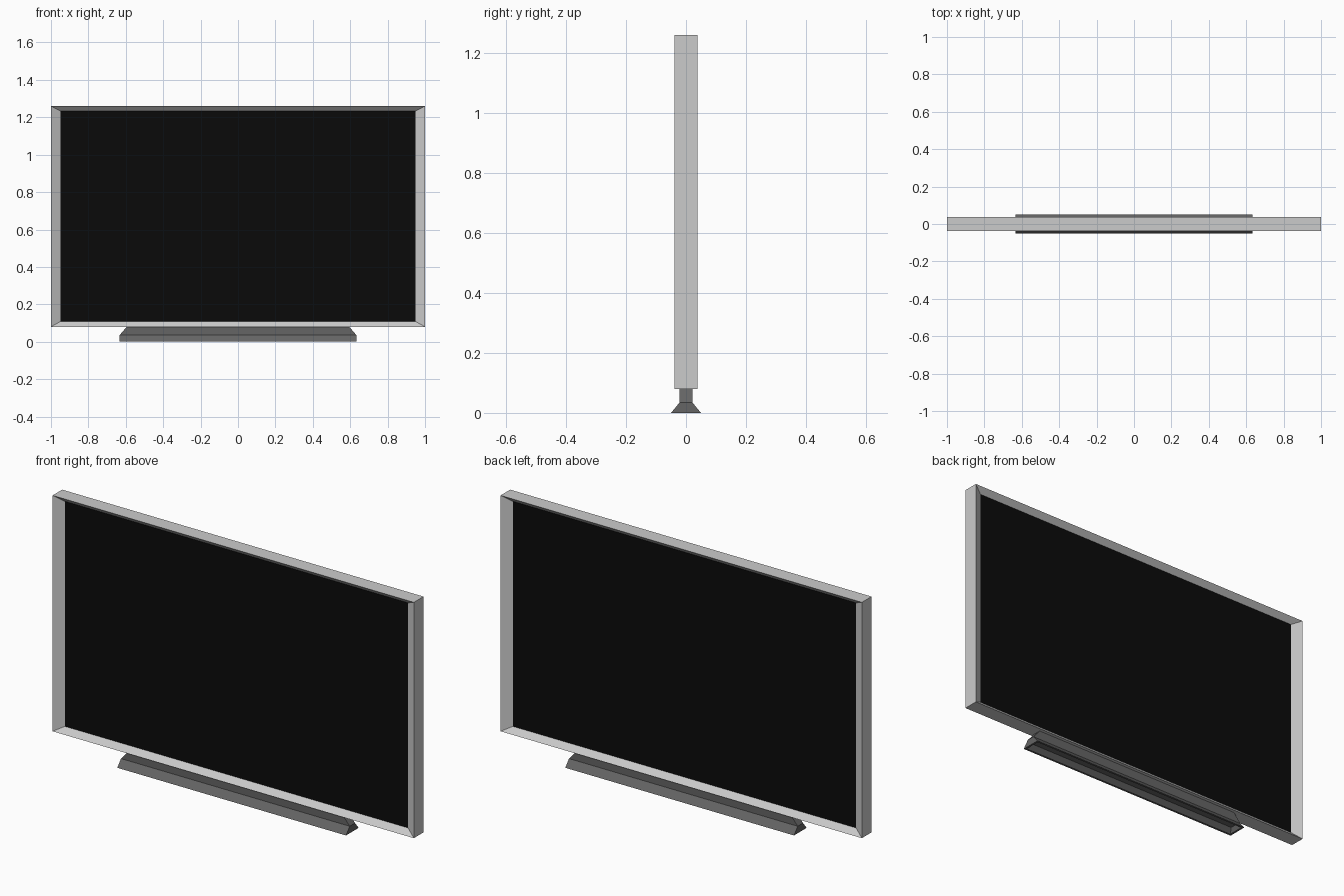
import bpy, bmesh

if "Cube" in bpy.data.objects:
    bpy.data.objects.remove(bpy.data.objects["Cube"])

def ring(x, y, z0, z1):
    """Upright rectangle in the XZ plane at depth y."""
    return [(-x, y, z0), (x, y, z0), (x, y, z1), (-x, y, z1)]

def flat_ring(x, y, z):
    """Level rectangle at height z."""
    return [(-x, -y, z), (x, -y, z), (x, y, z), (-x, y, z)]

def loft(name, rings, closed=False, cap_start=False, cap_end=False, color=None):
    bm = bmesh.new()
    loops = [[bm.verts.new(p) for p in r] for r in rings]
    pairs = list(zip(loops, loops[1:]))
    if closed:
        pairs.append((loops[-1], loops[0]))
    for a, b in pairs:
        for i in range(4):
            j = (i + 1) % 4
            bm.faces.new((a[i], a[j], b[j], b[i]))
    if cap_start:
        bm.faces.new(loops[0][::-1])
    if cap_end:
        bm.faces.new(loops[-1])
    bmesh.ops.recalc_face_normals(bm, faces=bm.faces)
    mesh = bpy.data.meshes.new(name)
    bm.to_mesh(mesh)
    bm.free()
    obj = bpy.data.objects.new(name, mesh)
    bpy.context.collection.objects.link(obj)
    if color:
        mat = bpy.data.materials.new(name + "_material")
        mat.diffuse_color = (*color, 1)
        mat.use_nodes = True
        mat.node_tree.nodes["Principled BSDF"].inputs["Base Color"].default_value = mat.diffuse_color
        mesh.materials.append(mat)
    return obj

D = 0.038   # half depth of the frame
S = 0.012   # half depth of the recessed screen

# Frame with mitred bevels sloping in to the screen on both sides
loft("frame", [ring(0.95, -S, 0.108, 1.234), ring(1, -D, 0.08, 1.26),
               ring(1, D, 0.08, 1.26), ring(0.95, S, 0.108, 1.234)], closed=True)

# Black screen panel, visible from front and back
loft("screen", [ring(0.95, -S, 0.108, 1.234), ring(0.95, S, 0.108, 1.234)],
     cap_start=True, cap_end=True, color=(0.003, 0.003, 0.003))

# Stand: tapered neck, sloped foot and recessed underside
loft("stand", [flat_ring(0.595, 0.021, 0.08), flat_ring(0.633, 0.021, 0.035),
               flat_ring(0.633, 0.05, 0), flat_ring(0.623, 0.04, 0),
               flat_ring(0.613, 0.021, 0.024)],
     cap_start=True, cap_end=True, color=(0.13, 0.13, 0.13))
